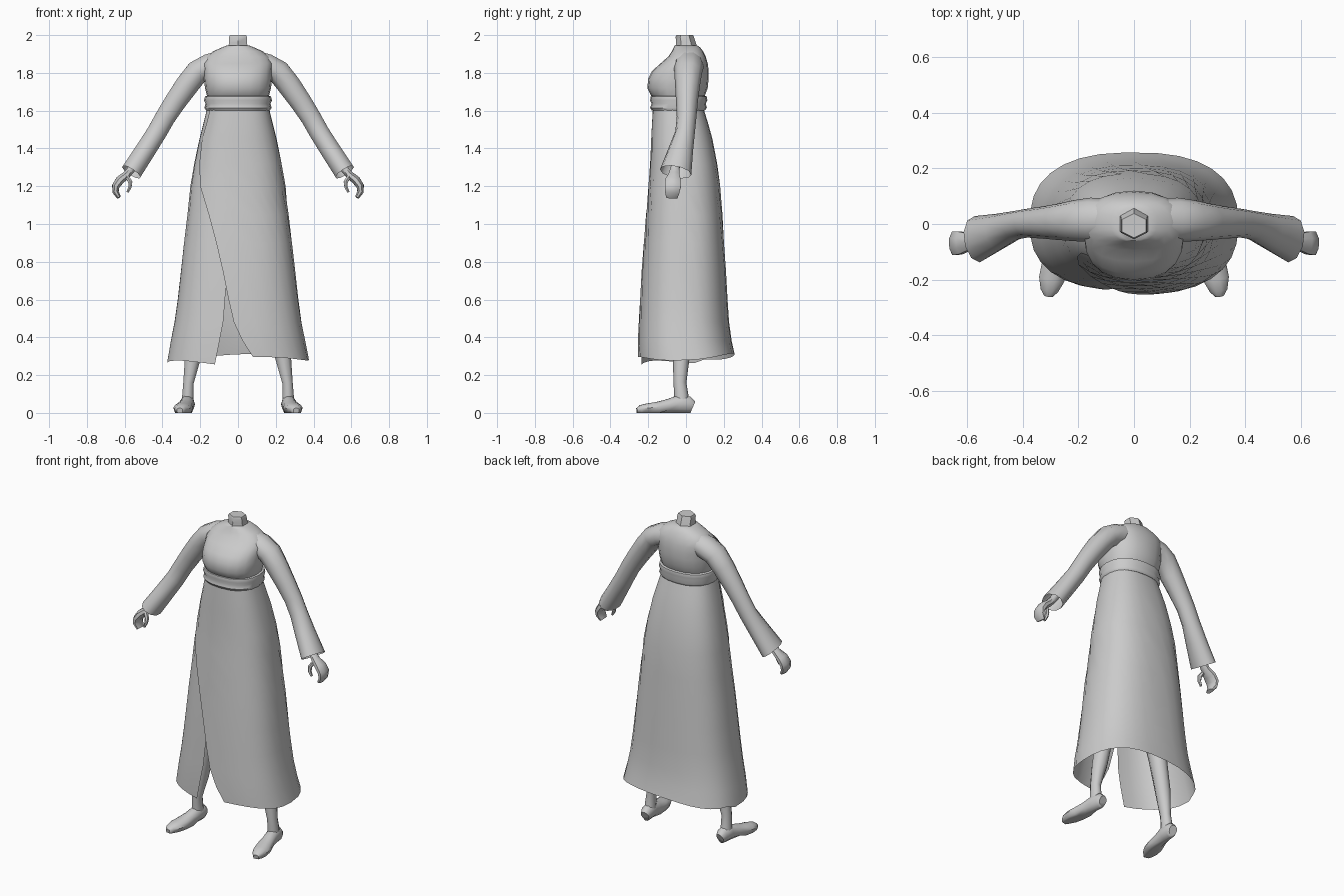
import bpy, math
from mathutils import Vector

grey = bpy.data.materials.new("plain_grey")
grey.diffuse_color = (0.6, 0.6, 0.6, 1)


def make(name, verts, faces, angle=50):
    mesh = bpy.data.meshes.new(name)
    mesh.from_pydata(verts, [], faces)
    mesh.materials.append(grey)
    ob = bpy.data.objects.new(name, mesh)
    bpy.context.collection.objects.link(ob)
    bpy.ops.object.select_all(action='DESELECT')
    ob.select_set(True)
    bpy.context.view_layer.objects.active = ob
    bpy.ops.object.mode_set(mode='EDIT')
    bpy.ops.mesh.select_all(action='SELECT')
    bpy.ops.mesh.normals_make_consistent(inside=False)
    bpy.ops.object.mode_set(mode='OBJECT')
    bpy.ops.object.shade_smooth_by_angle(angle=math.radians(angle))
    return ob


def bridge(rows, n, closed=True):
    return [(r * n + i, r * n + (i + 1) % n, (r + 1) * n + (i + 1) % n, (r + 1) * n + i)
            for r in range(rows - 1) for i in range(n if closed else n - 1)]


def tube(name, stations, ref, sides=10, mirror=1, caps=(True, True)):
    """Loft of ellipses: stations are x, y, z, half width across ref, half width along ref."""
    pts = [Vector(s[:3]) for s in stations]
    verts = []
    for k, s in enumerate(stations):
        t = (pts[min(k + 1, len(pts) - 1)] - pts[max(k - 1, 0)]).normalized()
        v = (Vector(ref) - t * t.dot(Vector(ref))).normalized()
        u = t.cross(v)
        for i in range(sides):
            a = math.tau * (i + 0.5) / sides
            p = pts[k] + u * s[3] * math.cos(a) + v * s[4] * math.sin(a)
            verts.append((p.x * mirror, p.y, p.z))
    faces = bridge(len(stations), sides)
    if caps[0]:
        faces.append(tuple(range(sides)))
    if caps[1]:
        faces.append(tuple(range(len(verts) - sides, len(verts))))
    return make(name, verts, faces)


def spow(v, e):
    return math.copysign(abs(v) ** e, v)


def outline(t, z, rx, front, back, e):
    """Point on a rounded-box section; t = 0 faces the front."""
    return (rx * spow(math.sin(t), e),
            (front + back) / 2 - (back - front) / 2 * spow(math.cos(t), e), z)


def rings(name, sections, e, n=20, caps=True):
    verts = [outline(math.tau * i / n, *s, e) for s in sections for i in range(n)]
    faces = bridge(len(sections), n)
    if caps:
        faces += [tuple(range(n)), tuple(range(len(verts) - n, len(verts)))]
    return make(name, verts, faces)


# bodice: z, half width, front y, back y
rings("bodice", [
    (1.60, .155, -.165, .085), (1.66, .16, -.165, .09), (1.68, .165, -.185, .10),
    (1.72, .175, -.205, .115), (1.77, .18, -.20, .12), (1.81, .18, -.18, .12),
    (1.85, .185, -.135, .115), (1.885, .17, -.095, .105), (1.915, .13, -.075, .09),
    (1.935, .085, -.065, .075), (1.945, .06, -.06, .06)], 0.85)
rings("neck", [(1.92, .065, -.06, .065), (1.96, .054, -.052, .052),
               (1.99, .055, -.055, .042), (2.0, .05, -.05, .038)], 1.0, 6)

# rolled sash around the waist
rings("sash", [
    (1.605, .15, -.16, .08), (1.60, .168, -.18, .10), (1.615, .178, -.19, .11),
    (1.637, .172, -.183, .105), (1.655, .18, -.19, .113), (1.675, .175, -.187, .11),
    (1.683, .155, -.165, .09)], 0.85)

# wrap skirt: z, half width, front y, back y, outer panel edge x, under panel edge x
skirt = [
    (1.62, .163, -.175, .09, -.145, -.05), (1.54, .182, -.18, .115, -.165, -.05),
    (1.45, .205, -.185, .14, -.19, -.05), (1.32, .232, -.19, .165, -.205, -.05),
    (1.20, .252, -.20, .182, -.20, -.05), (1.05, .268, -.212, .193, -.155, -.05),
    (.90, .287, -.224, .202, -.115, -.05), (.75, .303, -.235, .212, -.08, -.06),
    (.60, .32, -.244, .22, -.05, -.07), (.48, .337, -.25, .228, -.022, -.08),
    (.38, .357, -.255, .242, .025, -.10), (.28, .376, -.255, .258, .08, -.125)]
N = 30
verts = []
for z, rx, front, back, x0, x1 in skirt:
    e = 0.8
    t0 = math.asin(spow(x0 / rx, 1 / e))
    t1 = math.tau + math.asin(spow(x1 / rx, 1 / e))
    for i in range(N):
        f = i / (N - 1)
        x, y, zz = outline(t0 + (t1 - t0) * f, z, rx, front, back, e)
        if f > 0.8:                       # under panel tucks behind the outer one
            y += .014 * (f - .8) / .2
            x *= 1 - .02 * (f - .8) / .2
        if z < .3:                        # uneven hem
            zz += .02 * math.sin(math.pi * f) + .015 * math.cos(f * 14) - .025 * (f > .75)
        verts.append((x, y, zz))
make("wrap_skirt", verts, bridge(len(skirt), N, False))

Y, X = (0, 1, 0), (1, 0, 0)
for side, m in (("right", 1), ("left", -1)):
    # sleeve from shoulder to flared cuff
    tube(side + "_sleeve", [
        (.08, .015, 1.855, .07, .075), (.155, .015, 1.835, .068, .08),
        (.215, .012, 1.805, .066, .074), (.27, .008, 1.735, .065, .066),
        (.33, .005, 1.65, .06, .058), (.385, .003, 1.565, .056, .052),
        (.43, -.005, 1.485, .055, .052), (.49, -.028, 1.39, .056, .066),
        (.565, -.055, 1.275, .058, .085)], Y, 10, m, (True, False))
    # forearm and curled hand
    tube(side + "_hand", [
        (.50, -.04, 1.39, .025, .028), (.56, -.058, 1.295, .022, .025),
        (.588, -.063, 1.262, .022, .03), (.625, -.068, 1.232, .025, .044),
        (.647, -.07, 1.20, .022, .046), (.648, -.073, 1.17, .018, .042),
        (.630, -.075, 1.14, .012, .032)], Y, 8, m)
    tube(side + "_thumb", [
        (.59, -.08, 1.255, .012, .014), (.57, -.095, 1.222, .012, .014),
        (.572, -.10, 1.195, .010, .012), (.585, -.10, 1.168, .007, .008)], Y, 6, m)
    # leg down to the ankle
    tube(side + "_leg", [
        (.095, -.03, 1.05, .085, .085), (.15, -.03, .75, .065, .07),
        (.20, -.025, .50, .05, .056), (.238, -.025, .30, .045, .045),
        (.262, -.032, .16, .029, .034), (.265, -.025, .09, .032, .038),
        (.267, -.02, .03, .034, .04)], Y, 10, m)
    # shoe from heel to toe, turned slightly outward
    shoe = tube(side + "_shoe", [
        (.262, .036, .035, .03, .026), (.264, .015, .045, .045, .036),
        (.268, -.04, .048, .048, .038), (.276, -.09, .038, .038, .04),
        (.286, -.15, .03, .03, .047), (.297, -.20, .026, .026, .046),
        (.305, -.24, .022, .020, .032), (.308, -.26, .016, .010, .016)], X, 10, m)
    for v in shoe.data.vertices:          # flat sole
        v.co.z = 0 if v.co.z < .016 else v.co.z
